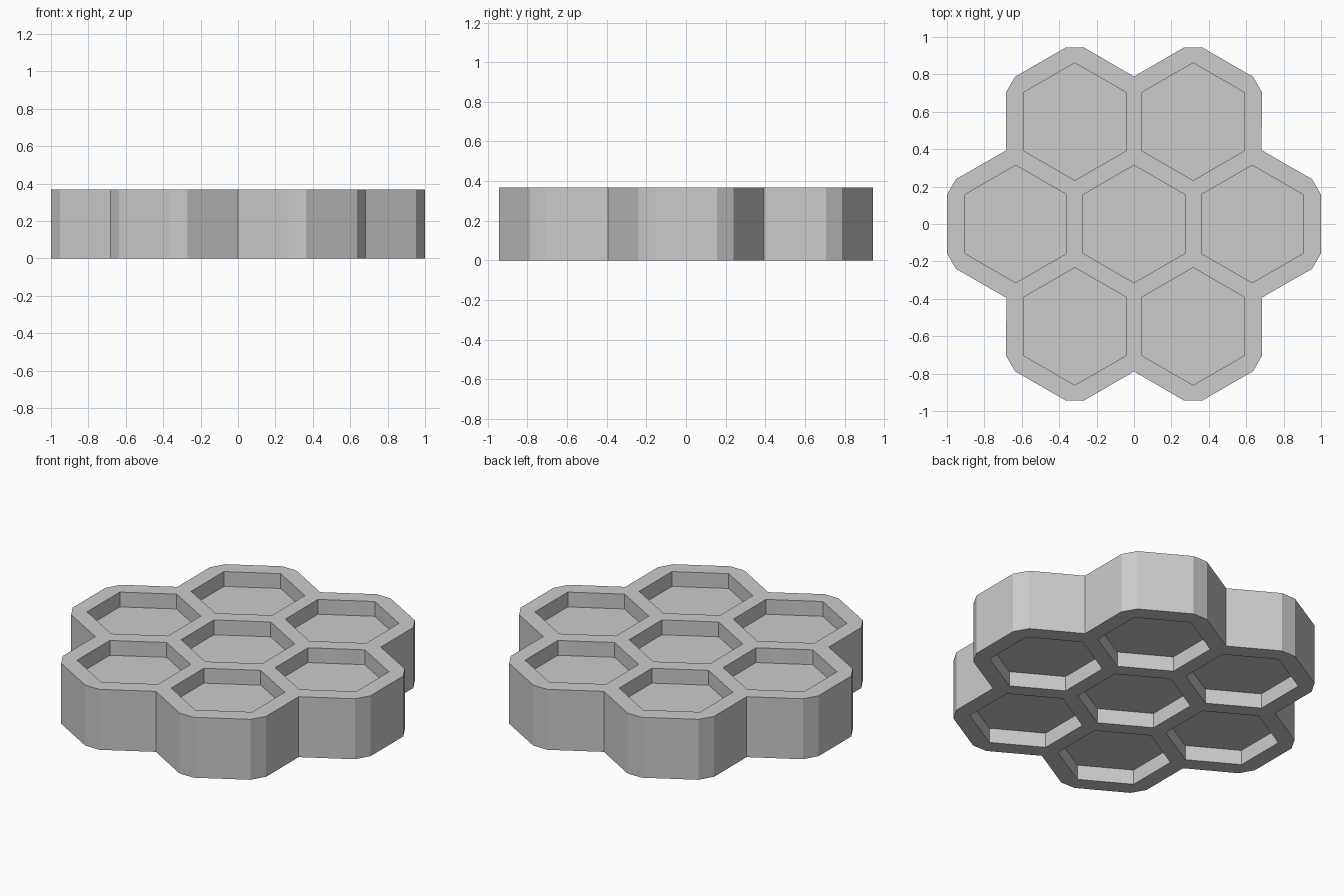
import bpy, bmesh
from math import sin, cos, radians

if "Cube" in bpy.data.objects:
    bpy.data.objects.remove(bpy.data.objects["Cube"])

SPACING = 0.632      # distance between cell centres
CELL_R = 0.314       # corner radius of a cell opening
HEIGHT = 0.367
DEPTH = 0.09         # pocket depth, top and bottom


def turn(p, deg):
    a = radians(deg)
    return (p[0] * cos(a) - p[1] * sin(a), p[0] * sin(a) + p[1] * cos(a))


# Outline: one sixth (inner notch plus two blunted corners), turned six times
sector = [(0.683, -0.394), (0.953, -0.239), (1.0, -0.157), (1.0, 0.157), (0.953, 0.239)]
outline = [turn(p, 60 * k) for k in range(6) for p in sector]

# Cell openings: centre plus a ring of six
centres = [(0, 0)] + [turn((SPACING, 0), 60 * k) for k in range(6)]
cells = [[(cx + CELL_R * cos(radians(30 + 60 * i)), cy + CELL_R * sin(radians(30 + 60 * i)))
          for i in range(6)] for cx, cy in centres]

bm = bmesh.new()


def loop(points, z):
    return [bm.verts.new((x, y, z)) for x, y in points]


def ring_edges(vs):
    return [bm.edges.new((v, vs[(i + 1) % len(vs)])) for i, v in enumerate(vs)]


def walls(a, b):
    n = len(a)
    for i in range(n):
        j = (i + 1) % n
        bm.faces.new((a[i], a[j], b[j], b[i]))


rims = []
for z, floor_z in ((0, DEPTH), (HEIGHT, HEIGHT - DEPTH)):
    # Flat rim with seven openings
    rim = loop(outline, z)
    mouths = [loop(c, z) for c in cells]
    edges = ring_edges(rim)
    for m in mouths:
        edges += ring_edges(m)
    bmesh.ops.triangle_fill(bm, edges=edges, use_beauty=True, use_dissolve=False)
    # Pockets: side walls and floor
    for c, m in zip(cells, mouths):
        floor = loop(c, floor_z)
        walls(m, floor)
        bm.faces.new(floor)
    rims.append(rim)

# Outer side walls
walls(*rims)
bmesh.ops.recalc_face_normals(bm, faces=bm.faces)

mesh = bpy.data.meshes.new("honeycomb_tray")
bm.to_mesh(mesh)
bm.free()
tray = bpy.data.objects.new("honeycomb_tray", mesh)
bpy.context.collection.objects.link(tray)
